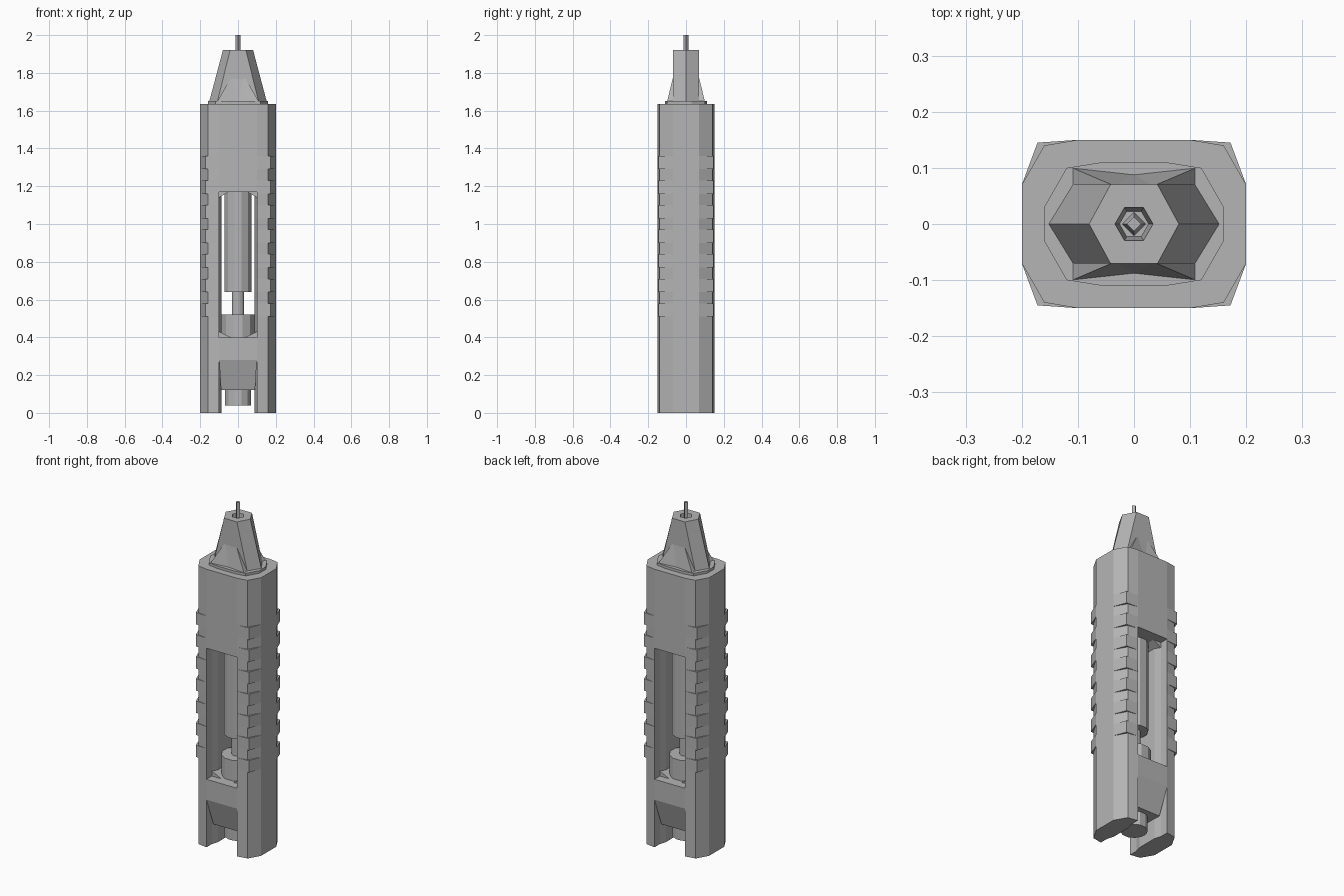
import bpy, bmesh, math

if "Cube" in bpy.data.objects:
    bpy.data.objects.remove(bpy.data.objects["Cube"], do_unlink=True)

GREY = (0.46, 0.46, 0.46, 1)
mat = bpy.data.materials.new("plain grey")
mat.use_nodes = True
mat.diffuse_color = GREY
mat.node_tree.nodes["Principled BSDF"].inputs["Base Color"].default_value = GREY


def finish(name, bm):
    bmesh.ops.recalc_face_normals(bm, faces=bm.faces[:])
    mesh = bpy.data.meshes.new(name)
    bm.to_mesh(mesh)
    bm.free()
    mesh.materials.append(mat)
    obj = bpy.data.objects.new(name, mesh)
    bpy.context.collection.objects.link(obj)
    return obj


def add_loft(bm, rings):
    """Solid through rings of equal point count."""
    loops = [[bm.verts.new(p) for p in ring] for ring in rings]
    n = len(loops[0])
    for a, b in zip(loops, loops[1:]):
        for i in range(n):
            j = (i + 1) % n
            bm.faces.new((a[i], a[j], b[j], b[i]))
    bm.faces.new(loops[0][::-1])
    bm.faces.new(loops[-1])


def loft(name, *levels):
    """Each level is (2D outline, z)."""
    bm = bmesh.new()
    add_loft(bm, [[(x, y, z) for x, y in pts] for pts, z in levels])
    return finish(name, bm)


def quad_mirror(pts):
    """Mirror a quarter outline, given from the y side to the x side, to all quadrants."""
    right = pts + [(x, -y) for x, y in reversed(pts) if y > 0]
    return right + [(-x, y) for x, y in reversed(right)]


def ngon(r, n, turn=0.0):
    return [(r * math.cos(turn + math.tau * i / n),
             r * math.sin(turn + math.tau * i / n)) for i in range(n)]


def rect(x, y):
    return [(x, y), (x, -y), (-x, -y), (-x, y)]


def cut(obj, cutter):
    mod = obj.modifiers.new("cut", 'BOOLEAN')
    mod.operation = 'DIFFERENCE'
    mod.solver = 'EXACT'
    mod.object = cutter
    bpy.context.view_layer.objects.active = obj
    bpy.ops.object.modifier_apply(modifier=mod.name)
    bpy.data.objects.remove(cutter, do_unlink=True)


# Main body with a window and an open lower fork
section = quad_mirror([(0.1, 0.15), (0.16, 0.14), (0.2, 0.07)])
body = loft("body", (section, 0), (section, 1.635))
slot = quad_mirror([(0.1, 0.3), (0.1, 0.1), (0.088, 0.06)])
for z0, z1 in ((0.4, 1.17), (-0.1, 0.28)):
    cut(body, loft("slot_cutter", (slot, z0), (slot, z1)))

# Grip ridges along the four corners
bm = bmesh.new()
ridge = [(0.1, 0.15), (0.172, 0.145), (0.2, 0.07), (0.15, 0.1)]
for k in range(7):
    z0 = 0.51 + 0.13 * k
    for sx in (-1, 1):
        for sy in (-1, 1):
            add_loft(bm, [[(sx * x, sy * y, z) for x, y in ridge]
                          for z in (z0, z0 + 0.07)])
finish("grip_ridges", bm)

# Chamfer fillets inside the window corners
bm = bmesh.new()
for base, dz, w in ((1.17, -0.03, 0.05), (0.4, 0.03, 0.06)):
    for s in (-1, 1):
        tri = [(s * 0.1, base), (s * 0.1, base + dz), (s * (0.1 - w), base)]
        add_loft(bm, [[(x, y, z) for x, z in tri] for y in (-0.1, 0.1)])
finish("window_fillets", bm)

# Plunger mechanism in the window
half = math.pi / 12
loft("upper_barrel", (ngon(0.075, 12, half), 0.64), (ngon(0.075, 12, half), 1.17))
loft("plunger_rod", (ngon(0.034, 12, half), 0.5), (ngon(0.034, 12, half), 0.66))
loft("plunger_collar", (ngon(0.09, 12, half), 0.39), (ngon(0.09, 12, half), 0.52))

# Tapered block and end knob between the fork legs
loft("tapered_block", (rect(0.09, 0.1), 0.12), (rect(0.1, 0.15), 0.28))
loft("end_knob", (ngon(0.072, 12, half), 0.04), (ngon(0.072, 12, half), 0.13))

# Collar plate under the nose
plate = quad_mirror([(0.057, 0.11), (0.12, 0.1), (0.16, 0.03)])
loft("nose_plate", (plate, 1.63), (plate, 1.65))

# Hexagonal nose with a hollow tip
nose = loft("nose", (quad_mirror([(0.11, 0.07), (0.153, 0)])[:3]
                     + [(-0.11, -0.07), (-0.153, 0), (-0.11, 0.07)], 1.645),
            ([(0.042, 0.07), (0.08, 0), (0.042, -0.07),
              (-0.042, -0.07), (-0.08, 0), (-0.042, 0.07)], 1.92))
cut(nose, loft("bore_cutter", (ngon(0.026, 6), 1.85), (ngon(0.035, 6), 1.93)))

# Creased ramps on the front and back of the nose
bm = bmesh.new()
for s in (-1, 1):
    mid = bm.verts.new((0, s * 0.088, 1.648))
    foot, root, tip = ([bm.verts.new((m * x, s * y, z)) for m in (-1, 1)]
                       for x, y, z in ((0.11, 0.1, 1.648), (0.11, 0.068, 1.648),
                                       (0.035, 0.068, 1.78)))
    for i in (0, 1):
        bm.faces.new((foot[i], mid, tip[i]))
        bm.faces.new((foot[i], tip[i], root[i]))
    bm.faces.new((tip[0], mid, tip[1]))
    bm.faces.new((root[0], tip[0], tip[1], root[1]))
    bm.faces.new((root[0], root[1], foot[1], mid, foot[0]))
finish("nose_ramps", bm)

# Needle
loft("needle", (ngon(0.024, 4), 1.84), (ngon(0.013, 4), 1.88), (ngon(0.013, 4), 2.0))
